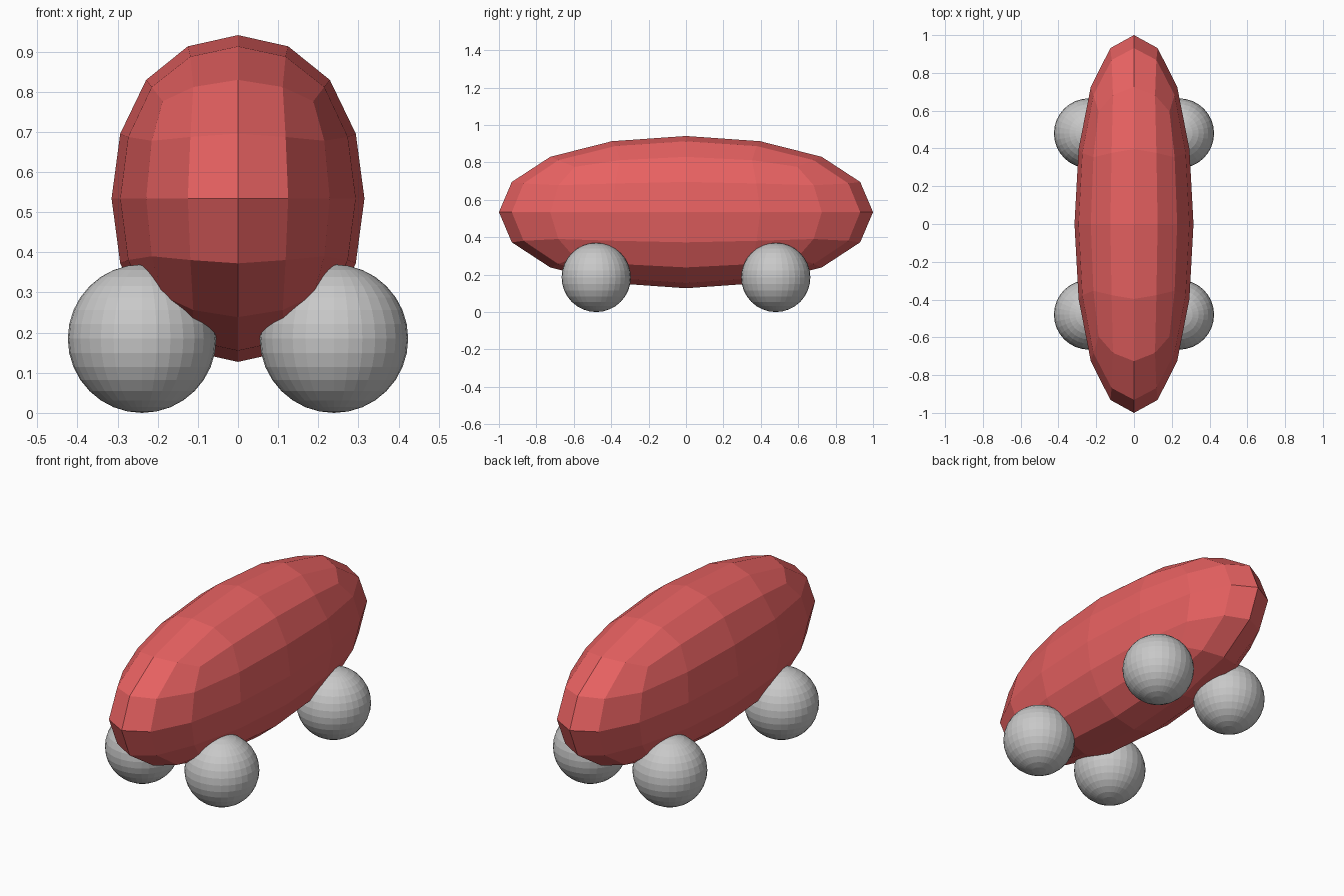
import bpy

cube = bpy.data.objects.get("Cube")
if cube:
    bpy.data.objects.remove(cube, do_unlink=True)


def material(name, colour):
    mat = bpy.data.materials.new(name)
    mat.use_nodes = True
    mat.diffuse_color = colour
    mat.node_tree.nodes["Principled BSDF"].inputs["Base Color"].default_value = colour
    return mat


red = material("soft_red", (0.8, 0.12, 0.12, 1))
grey = material("light_grey", (0.58, 0.58, 0.58, 1))

# Body: a cube rounded by subdivision, then stretched lengthwise
bpy.ops.mesh.primitive_cube_add(size=2)
body = bpy.context.object
body.name = body.data.name = "body"
rounding = body.modifiers.new("rounding", "SUBSURF")
rounding.levels = rounding.render_levels = 2
bpy.ops.object.modifier_apply(modifier=rounding.name)
reach = max(v.co.x for v in body.data.vertices)
half_size = (0.315, 1.0, 0.407)
for v in body.data.vertices:
    for axis in range(3):
        v.co[axis] *= half_size[axis] / reach
body.location.z = 0.534
body.data.materials.append(red)
bpy.ops.object.shade_flat()

# Wheels: four faceted balls partly sunk into the lower body
radius = 0.185
for end, y in (("front", -0.48), ("back", 0.48)):
    for side, x in (("left", 0.239), ("right", -0.239)):
        bpy.ops.mesh.primitive_uv_sphere_add(
            segments=32, ring_count=16, radius=radius, location=(x, y, radius))
        wheel = bpy.context.object
        wheel.name = wheel.data.name = f"{end}_{side}_wheel"
        wheel.data.materials.append(grey)
        bpy.ops.object.shade_flat()
